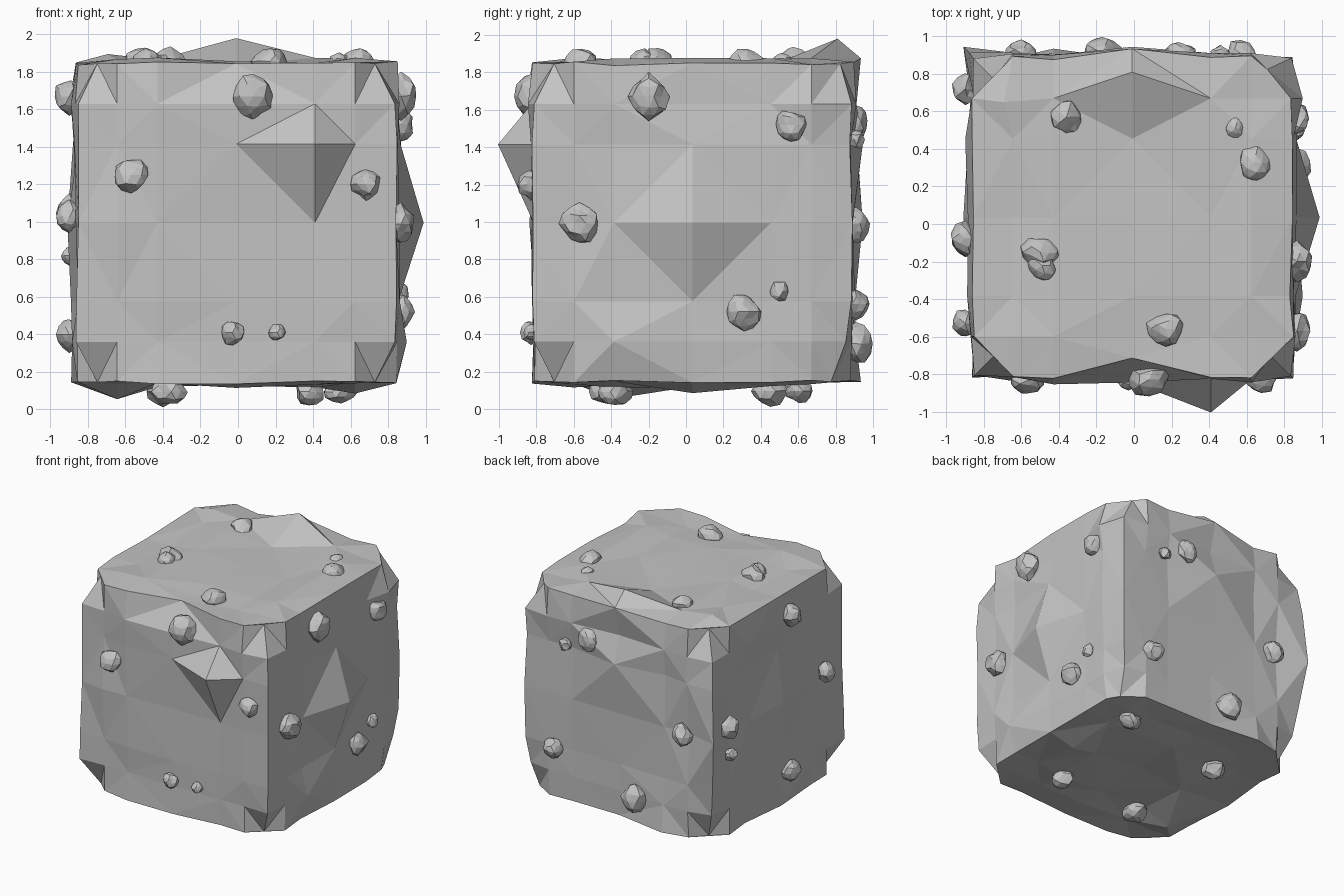
import bpy, bmesh, random
from mathutils import Vector

random.seed(7)
if "Cube" in bpy.data.objects:
    bpy.data.objects.remove(bpy.data.objects["Cube"], do_unlink=True)

stone = bpy.data.materials.new("grey_stone")
stone.use_nodes = True
GREY = (0.55, 0.55, 0.55, 1)
stone.diffuse_color = GREY
stone.node_tree.nodes["Principled BSDF"].inputs["Base Color"].default_value = GREY


def finish(bm, name):
    bmesh.ops.recalc_face_normals(bm, faces=bm.faces)
    mesh = bpy.data.meshes.new(name)
    bm.to_mesh(mesh)
    bm.free()
    mesh.materials.append(stone)
    obj = bpy.data.objects.new(name, mesh)
    bpy.context.collection.objects.link(obj)


# Block: uneven lattice on a cube, pushed in and out
STEPS = (-0.85, -0.635, -0.42, 0, 0.42, 0.635, 0.85)
CENTRE = Vector((-0.01, 0.035, 0.995))
LAST = len(STEPS) - 1
TUCK = 0.11
PEAKS = {
    (4, 0, 4): (0, -0.19, 0), (6, 3, 3): (0.15, 0, 0), (3, 5, 6): (0, 0.14, 0.135),
    (3, 0, 6): (0, 0.1, 0), (0, 6, 3): (-0.05, 0.06, 0), (0, 6, 4): (-0.02, 0.03, 0),
    (0, 6, 1): (0.03, -0.03, 0), (6, 6, 1): (-0.03, -0.03, 0), (2, 0, 5): (0, -0.04, 0),
    (6, 2, 1): (0.06, 0, 0), (6, 5, 5): (0.06, 0, 0), (0, 3, 3): (-0.05, 0, 0),
    (0, 4, 5): (-0.04, 0, 0), (3, 6, 4): (0, 0.06, 0), (3, 6, 6): (0, 0.05, 0.03),
    (1, 2, 0): (0, 0, -0.09), (5, 3, 0): (0, 0, -0.06), (2, 6, 0): (0, 0.05, 0),
    (0, 3, 0): (-0.03, 0, 0), (1, 5, 6): (-0.05, -0.02, 0.05),
    (6, 6, 6): (-0.02, 0.05, 0), (6, 6, 0): (TUCK / 2, 0, 0),
}

bm = bmesh.new()
lattice = {}


def block_vert(key):
    if key not in lattice:
        co = CENTRE + Vector([STEPS[i] for i in key])
        out = Vector([(i == LAST) - (i == 0) for i in key])
        sides = int(sum(abs(c) for c in out))
        if sides == 3:                       # corners are tucked in sideways
            co -= Vector((out.x, out.y, 0)) * TUCK
        if key in PEAKS:
            co += Vector(PEAKS[key])
        elif sides == 1:
            co += out * random.uniform(-0.01, 0.032)
        elif sides == 2:
            co += out * random.uniform(-0.01, 0.012)
        lattice[key] = bm.verts.new(co)
    return lattice[key]


for axis in range(3):
    for side in (0, LAST):
        for a in range(LAST):
            for b in range(LAST):
                quad = []
                for da, db in ((0, 0), (1, 0), (1, 1), (0, 1)):
                    key = [a + da, b + db]
                    key.insert(axis, side)
                    quad.append(block_vert(tuple(key)))
                # diagonals leave diamonds round even points, but meet side corners
                split_first = (a + b) % 2 == 1
                if axis < 2 and a in (0, LAST - 1) and b in (0, LAST - 1):
                    split_first = not split_first
                p, q, r, s = quad
                if split_first:
                    bm.faces.new((p, q, r))
                    bm.faces.new((p, r, s))
                else:
                    bm.faces.new((p, q, s))
                    bm.faces.new((q, r, s))
finish(bm, "stone_block")


# Pebbles: position across each face and radius
PEBBLES = {
    "front": (1, -0.83, ((-0.57, 1.25, 0.1), (0.08, 1.67, 0.115), (0.68, 1.2, 0.09),
                         (-0.03, 0.41, 0.07), (0.21, 0.41, 0.045))),
    "back": (1, 0.91, ((0.46, 1.44, 0.055), (0.24, 1.54, 0.09), (-0.6, 0.99, 0.09),
                       (0.57, 0.56, 0.09), (-0.17, 0.35, 0.11))),
    "right": (0, -0.9, ((0.72, 1.05, 0.09), (0.7, 0.82, 0.055), (-0.08, 0.4, 0.09),
                        (-0.08, 1.67, 0.1), (-0.53, 1.03, 0.085))),
    "left": (0, 0.87, ((-0.2, 1.67, 0.115), (0.56, 1.52, 0.09), (-0.57, 0.99, 0.1),
                       (0.31, 0.52, 0.09), (0.5, 0.63, 0.055))),
    "top": (2, 1.855, ((-0.36, 0.57, 0.095), (0.54, 0.51, 0.06), (0.64, 0.33, 0.095),
                       (-0.5, -0.15, 0.095), (-0.49, -0.22, 0.085), (0.17, -0.56, 0.095))),
    "bottom": (2, 0.095, ((0.55, 0.6, 0.085), (0.38, -0.38, 0.095), (-0.4, 0.45, 0.1),
                          (-0.36, -0.42, 0.095))),
}


def pebble(name, centre, radius, axis):
    bm = bmesh.new()
    bmesh.ops.create_icosphere(bm, subdivisions=2, radius=radius)
    stretch = Vector([random.uniform(0.9, 1.08) for _ in range(3)])
    stretch[axis] = 0.8
    # chop the ball with random planes for flat facets
    for _ in range(9):
        n = Vector([random.uniform(-1, 1) for _ in range(3)]).normalized()
        limit = radius * random.uniform(0.74, 0.9)
        for v in bm.verts:
            over = v.co.dot(n) - limit
            if over > 0:
                v.co -= n * over
    for v in bm.verts:
        v.co = v.co * stretch * random.uniform(0.92, 1.1) + centre
    finish(bm, name)


for face, (axis, level, spots) in PEBBLES.items():
    for n, (u, w, radius) in enumerate(spots, 1):
        centre = [u, w]
        centre.insert(axis, level)
        pebble(f"{face}_pebble_{n}", Vector(centre), radius, axis)
